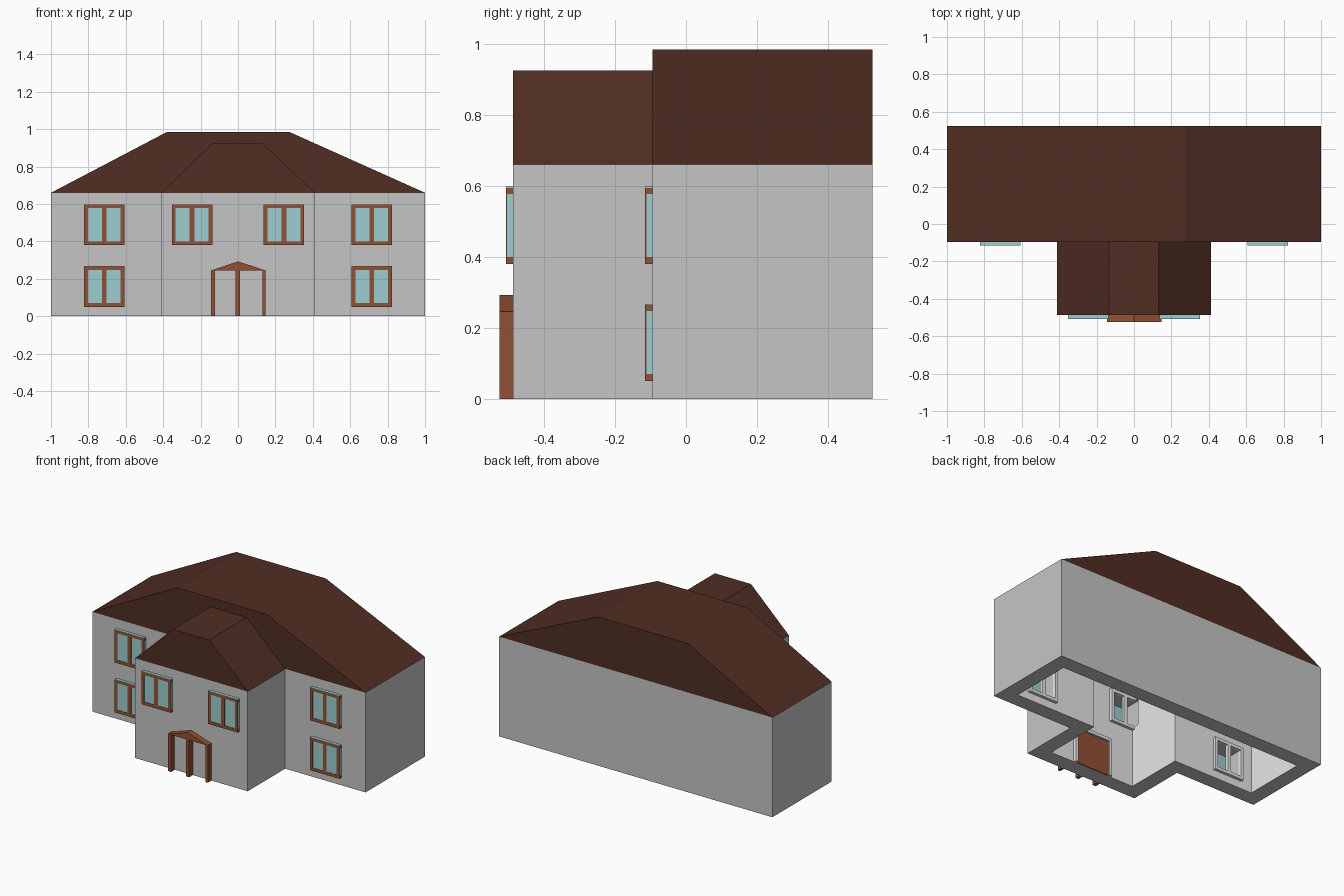
import bpy, bmesh

if "Cube" in bpy.data.objects:
    bpy.data.objects.remove(bpy.data.objects["Cube"])


def material(name, rgb):
    m = bpy.data.materials.new(name)
    m.diffuse_color = (*rgb, 1)
    m.use_nodes = True
    m.node_tree.nodes["Principled BSDF"].inputs["Base Color"].default_value = m.diffuse_color
    return m


WALL = material("grey_wall", (0.56, 0.56, 0.56))
PLASTER = material("light_plaster", (0.8, 0.8, 0.8))
ROOF = material("dark_brown_roof", (0.082, 0.027, 0.017))
WOOD = material("brown_wood", (0.29, 0.082, 0.036))
GLASS = material("pale_teal_glass", (0.34, 0.62, 0.64))

EAVE, BACK, MAIN_Y, WING_Y, WING_X, THICK = 0.66, 0.525, -0.095, -0.487, 0.412, 0.1


def finish(name, bm, mats):
    bmesh.ops.recalc_face_normals(bm, faces=bm.faces)
    me = bpy.data.meshes.new(name)
    bm.to_mesh(me)
    bm.free()
    for m in mats:
        me.materials.append(m)
    ob = bpy.data.objects.new(name, me)
    bpy.context.collection.objects.link(ob)
    return ob


def boxes(name, spans, mat):
    """One object from boxes given as (x0, x1, y0, y1, z0, z1)."""
    bm = bmesh.new()
    for x0, x1, y0, y1, z0, z1 in spans:
        vs = bmesh.ops.create_cube(bm, size=1)["verts"]
        for v in vs:
            v.co = (x1 if v.co.x > 0 else x0, y1 if v.co.y > 0 else y0, z1 if v.co.z > 0 else z0)
    return finish(name, bm, [mat])


def extrude_y(name, profile, y0, y1, mat):
    """Closed xz profile pushed along y."""
    bm = bmesh.new()
    f = bm.faces.new([bm.verts.new((x, y0, z)) for x, z in profile])
    r = bmesh.ops.extrude_face_region(bm, geom=[f])
    for v in r["geom"]:
        if isinstance(v, bmesh.types.BMVert):
            v.co.y = y1
    return finish(name, bm, [mat])


# Hollow walls: T-shaped outline with an inner outline, open underneath
half = [(WING_X, WING_Y), (WING_X, MAIN_Y), (1, MAIN_Y), (1, BACK)]
outer = half + [(-x, y) for x, y in reversed(half)]
inner = [(x - THICK if x > 0 else x + THICK, y - THICK if y > 0 else y + THICK) for x, y in outer]
bm = bmesh.new()
ob_, ot, ib, it = [[bm.verts.new((x, y, z)) for x, y in ring]
                   for ring, z in ((outer, 0), (outer, EAVE), (inner, 0), (inner, EAVE))]
for i in range(8):
    j = (i + 1) % 8
    for a, b, idx in ((ob_, ot, 0), (ot, it, 0), (it, ib, 1), (ib, ob_, 0)):
        bm.faces.new((a[i], a[j], b[j], b[i])).material_index = idx
walls = finish("walls", bm, [WALL, PLASTER])

# Roofs: flat-topped trapezoids running front to back
extrude_y("main_roof", [(-1, EAVE), (-0.38, 0.985), (0.275, 0.985), (1, EAVE)], MAIN_Y, BACK, ROOF)
extrude_y("wing_roof", [(-WING_X, EAVE), (-0.135, 0.925), (0.13, 0.925), (WING_X, EAVE)],
          WING_Y, MAIN_Y, ROOF)

# Windows: centre x, sill height, wall plane
W, H, F, D = 0.108, 0.218, 0.02, 0.02
holes = []
for s in (-1, 1):
    for cx, z0, wy in ((0.715, 0.05, MAIN_Y), (0.715, 0.38, MAIN_Y), (0.245, 0.38, WING_Y)):
        cx *= s
        l, r, z1, fy = cx - W, cx + W, z0 + H, wy - D
        iy = wy + THICK
        holes.append((l + F, r - F, wy - 0.05, iy + 0.05, z0 + F, z1 - F))
        boxes("window_glass", [(l, r, fy + 0.003, wy, z0 + F, z1 - F),
                               (l, r, fy, wy, z1 - 0.003, z1)], GLASS)
        boxes("window_frame", [(l, r, fy, wy, z0, z0 + F),
                               (l, r, fy, wy, z1 - F, z1 - 0.003),
                               (l, l + F, fy, fy + 0.003, z0 + F, z1 - F),
                               (r - F, r, fy, fy + 0.003, z0 + F, z1 - F),
                               (cx - 0.013, cx + 0.013, fy, fy + 0.003, z0 + F, z1 - F)], WOOD)
        boxes("inner_window_frame", [(l, r, iy, iy + D, z0, z0 + F),
                                     (l, r, iy, iy + D, z1 - F, z1),
                                     (l, l + F, iy, iy + D, z0 + F, z1 - F),
                                     (r - F, r, iy, iy + D, z0 + F, z1 - F),
                                     (cx - 0.013, cx + 0.013, iy, iy + D, z0 + F, z1 - F)], PLASTER)

# Cut the window openings through the walls
cutter = boxes("window_cutter", holes, WALL)
cutter.hide_render = True
mod = walls.modifiers.new("openings", "BOOLEAN")
mod.operation, mod.solver, mod.object = "DIFFERENCE", "EXACT", cutter
bpy.context.view_layer.objects.active = walls
bpy.ops.object.modifier_apply(modifier=mod.name)
bpy.data.objects.remove(cutter)

# Front door: posts, gable hood, and wooden back face inside
boxes("door_posts", [(-0.145, -0.122, -0.525, WING_Y, 0, 0.247),
                     (-0.013, 0.01, -0.525, WING_Y, 0, 0.247),
                     (0.13, 0.147, -0.525, WING_Y, 0, 0.247)], WOOD)
extrude_y("door_hood", [(-0.145, 0.245), (0, 0.293), (0.147, 0.245)], -0.525, WING_Y, WOOD)
dy = WING_Y + THICK
boxes("inner_door", [(-0.12, 0.12, dy, dy + 0.008, 0, 0.23)], WOOD)
boxes("inner_door_frame", [(-0.14, -0.12, dy, dy + D, 0, 0.25),
                           (0.12, 0.14, dy, dy + D, 0, 0.25),
                           (-0.12, 0.12, dy, dy + D, 0.23, 0.25)], PLASTER)
